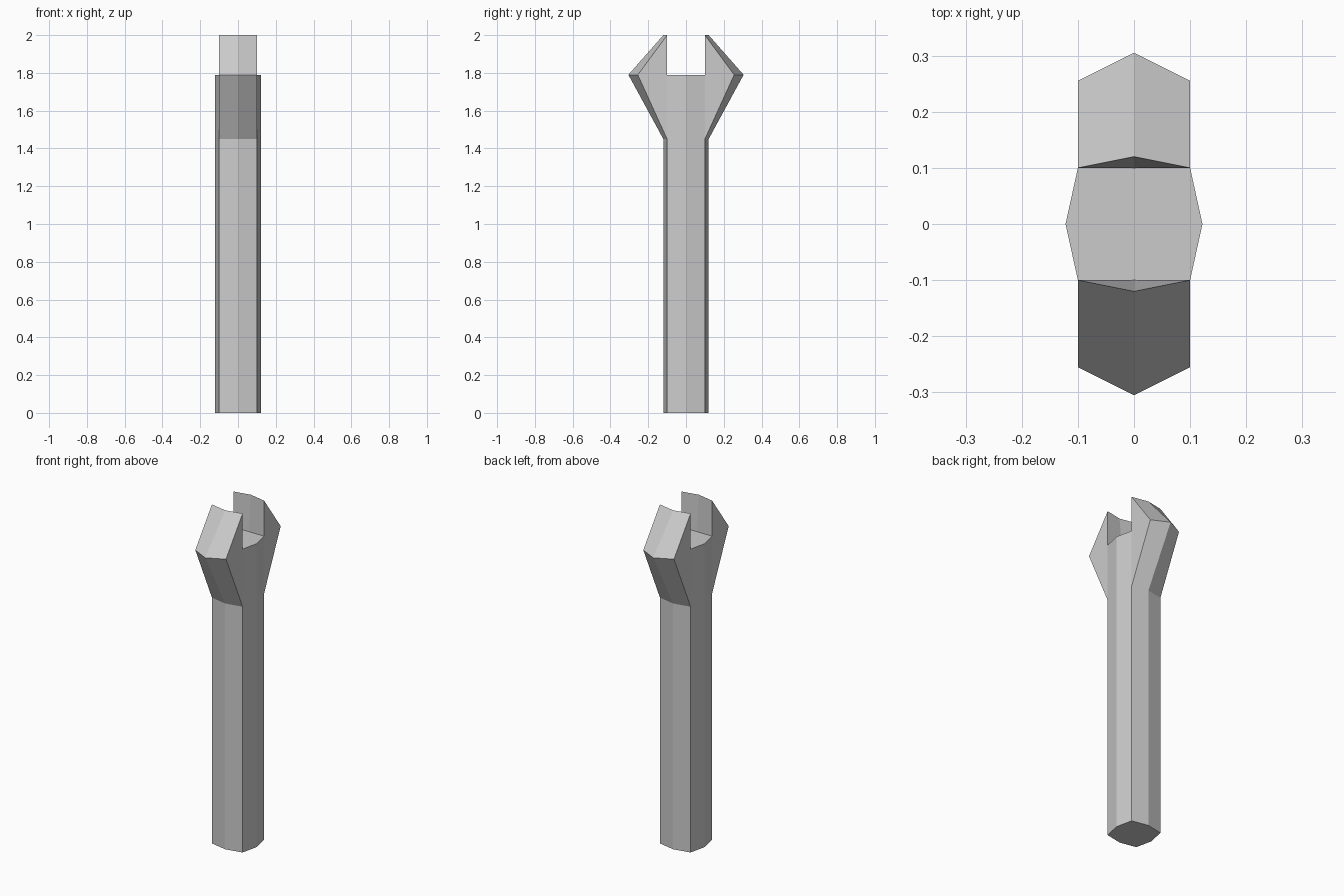
import bpy

if "Cube" in bpy.data.objects:
    bpy.data.objects.remove(bpy.data.objects["Cube"])

# One quarter of the forked post, mirrored over x and y
NECK, FORK, TOP = 1.45, 1.79, 2.0
points = {
    "base_mid": (0, 0, 0), "base_side": (0.122, 0, 0),
    "base_corner": (0.1, 0.1, 0), "base_tip": (0, 0.12, 0),
    "neck_corner": (0.1, 0.1, NECK), "neck_tip": (0, 0.12, NECK),
    "wide_corner": (0.1, 0.255, FORK), "wide_tip": (0, 0.305, FORK),
    "top_corner": (0.1, 0.1, TOP), "top_tip": (0, 0.12, TOP),
    "slot_corner": (0.1, 0.1, FORK), "slot_tip": (0, 0.1, FORK),
    "slot_mid": (0, 0, FORK), "slot_side": (0.122, 0, FORK),
}
faces = [
    # shaft
    "base_tip base_corner base_side base_mid",
    "base_side base_corner neck_corner slot_corner slot_side",
    "base_corner base_tip neck_tip neck_corner",
    # prong: outer flare, taper, inner wall, cheek
    "neck_corner neck_tip wide_tip wide_corner",
    "wide_corner wide_tip top_tip top_corner",
    "top_corner top_tip slot_tip slot_corner",
    "neck_corner wide_corner top_corner slot_corner",
    # slot floor
    "slot_corner slot_tip slot_mid slot_side",
]
names = list(points)
mesh = bpy.data.meshes.new("forked_post")
mesh.from_pydata(list(points.values()), [],
                 [[names.index(n) for n in f.split()] for f in faces])
mesh.update()

post = bpy.data.objects.new("forked_post", mesh)
bpy.context.collection.objects.link(post)
mirror = post.modifiers.new("mirror", 'MIRROR')
mirror.use_axis = (True, True, False)
mirror.merge_threshold = 0.0005
